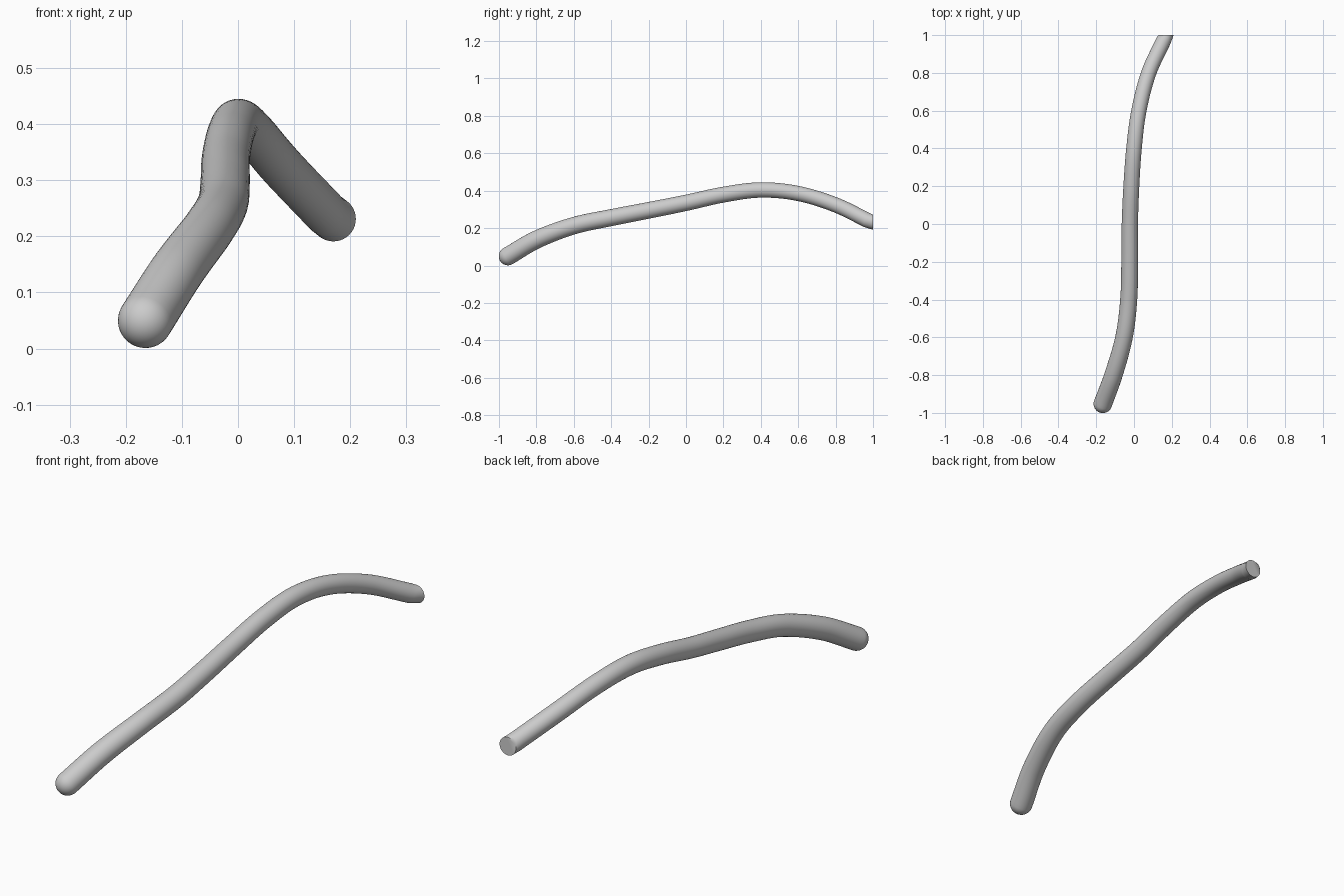
import bpy, bmesh, math
from mathutils import Vector

if "Cube" in bpy.data.objects:
    bpy.data.objects.remove(bpy.data.objects["Cube"])

SEGMENTS = 40
STEPS = 10

# Centre line: x, y, z, radius
path = [
    (-0.165, -0.952, 0.050, 0.049),
    (-0.109, -0.80, 0.138, 0.048),
    (-0.053, -0.60, 0.213, 0.046),
    (-0.028, -0.40, 0.256, 0.045),
    (-0.023, -0.20, 0.295, 0.044),
    (-0.022, 0.00, 0.335, 0.043),
    (-0.014, 0.20, 0.379, 0.042),
    (0.000, 0.40, 0.404, 0.041),
    (0.026, 0.60, 0.385, 0.040),
    (0.078, 0.80, 0.324, 0.040),
    (0.157, 0.972, 0.241, 0.040),
]
path = [Vector(p) for p in path]


def slope(i):
    a, b = path[max(i - 1, 0)], path[min(i + 1, len(path) - 1)]
    return (b - a) / (b.y - a.y)


def sample(i, t):
    a, b = path[i], path[i + 1]
    h = b.y - a.y
    return ((2*t**3 - 3*t**2 + 1) * a + (t**3 - 2*t**2 + t) * h * slope(i)
            + (3*t**2 - 2*t**3) * b + (t**3 - t**2) * h * slope(i + 1))


points = [sample(i, s / STEPS) for i in range(len(path) - 1) for s in range(STEPS)]
points.append(path[-1])

bm = bmesh.new()


def ring(centre, direction, radius):
    side = direction.cross(Vector((0, 0, 1))).normalized()
    up = side.cross(direction).normalized()
    return [bm.verts.new(centre + radius * (math.cos(a) * side + math.sin(a) * up))
            for a in (2 * math.pi * k / SEGMENTS for k in range(SEGMENTS))]


# Domed front tip
start = points[0].to_3d()
heading = (points[1].to_3d() - start).normalized()
r0 = points[0].w
tip = bm.verts.new(start - heading * r0)
rings = []
for k in range(1, 10):
    a = math.pi / 2 * k / 10
    rings.append(ring(start - heading * r0 * math.cos(a), heading, r0 * math.sin(a)))

# Curved tube
for i, p in enumerate(points):
    a, b = points[max(i - 1, 0)], points[min(i + 1, len(points) - 1)]
    rings.append(ring(p.to_3d(), (b - a).to_3d().normalized(), p.w))

# Flat back end squared up to the y axis
rings.append(ring(Vector((0.170, 1.0, 0.231)), Vector((0, 1, 0)), 0.040))

for r, q in zip(rings, rings[1:]):
    for k in range(SEGMENTS):
        n = (k + 1) % SEGMENTS
        bm.faces.new((r[k], r[n], q[n], q[k]))
for k in range(SEGMENTS):
    bm.faces.new((tip, rings[0][(k + 1) % SEGMENTS], rings[0][k]))
bm.faces.new(rings[-1])
bmesh.ops.recalc_face_normals(bm, faces=bm.faces[:])

mesh = bpy.data.meshes.new("bent_tube")
bm.to_mesh(mesh)
bm.free()
tube = bpy.data.objects.new("bent_tube", mesh)
bpy.context.collection.objects.link(tube)
bpy.context.view_layer.objects.active = tube
tube.select_set(True)
bpy.ops.object.shade_smooth_by_angle(angle=math.radians(40))
